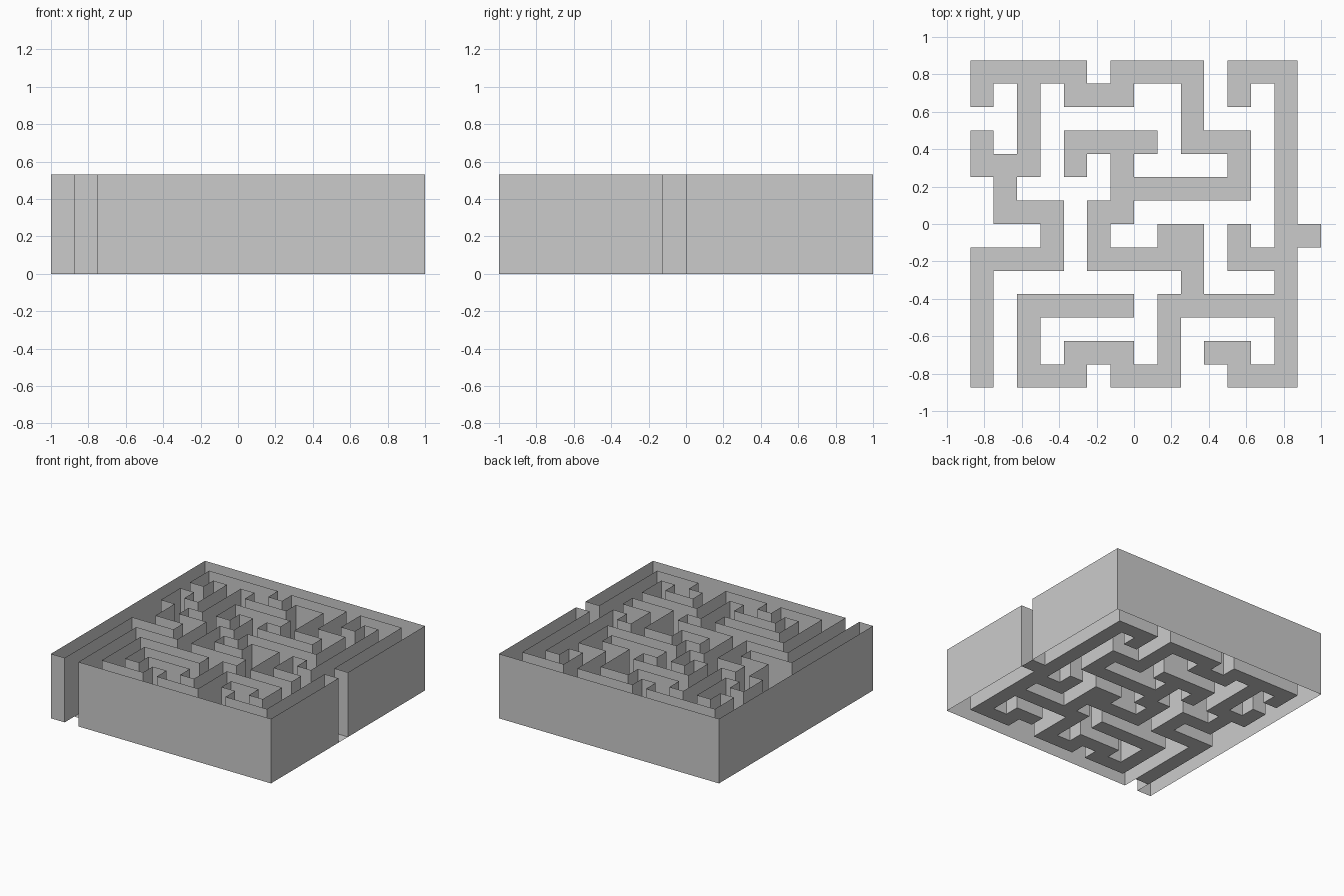
import bpy, bmesh

if "Cube" in bpy.data.objects:
    bpy.data.objects.remove(bpy.data.objects["Cube"])

# Maze plan, back row first: '#' corridor with floor, 'o' entrance without floor, '.' hollow wall
PLAN = """
................
.#####.####.###.
.#.#.###..#.#.#.
...#......#...#.
.#.#.####.###.#.
.###.#.#....#.#.
..#....######.#.
..###.##......#.
....#.#..##.#.##
.####.#####.###.
.#........#...#.
.#.#####.######.
.#.#.....#....#.
.#.#.###.#.##.#.
.#.###.###..###.
.o..............
""".split()
N, C, H = 16, 0.125, 0.53


def cell(i, j):
    return PLAN[j][i] if 0 <= i < N and 0 <= j < N else "o"


def finish(name, bm):
    # merge the per-cell quads into long flat faces
    bmesh.ops.remove_doubles(bm, verts=bm.verts, dist=1e-5)
    bmesh.ops.dissolve_limit(bm, angle_limit=0.01, verts=bm.verts, edges=bm.edges)
    mesh = bpy.data.meshes.new(name)
    bm.to_mesh(mesh)
    bm.free()
    bpy.context.collection.objects.link(bpy.data.objects.new(name, mesh))


def quad(bm, pts):
    bm.faces.new([bm.verts.new(p) for p in pts])


floor, walls = bmesh.new(), bmesh.new()
for j in range(N):
    for i in range(N):
        x0, y1 = -1 + i * C, 1 - j * C
        x1, y0 = x0 + C, y1 - C
        # corridor floor
        if cell(i, j) == "#":
            quad(floor, [(x0, y0, 0), (x1, y0, 0), (x1, y1, 0), (x0, y1, 0)])
        # upright sides of the open-topped hollow walls
        if cell(i, j) == ".":
            sides = [(i, j + 1, (x0, y0), (x1, y0)), (i + 1, j, (x1, y0), (x1, y1)),
                     (i, j - 1, (x1, y1), (x0, y1)), (i - 1, j, (x0, y1), (x0, y0))]
            for a, b, p, q in sides:
                if cell(a, b) != ".":
                    quad(walls, [(*p, 0), (*q, 0), (*q, H), (*p, H)])

finish("maze_floor", floor)
finish("maze_walls", walls)
